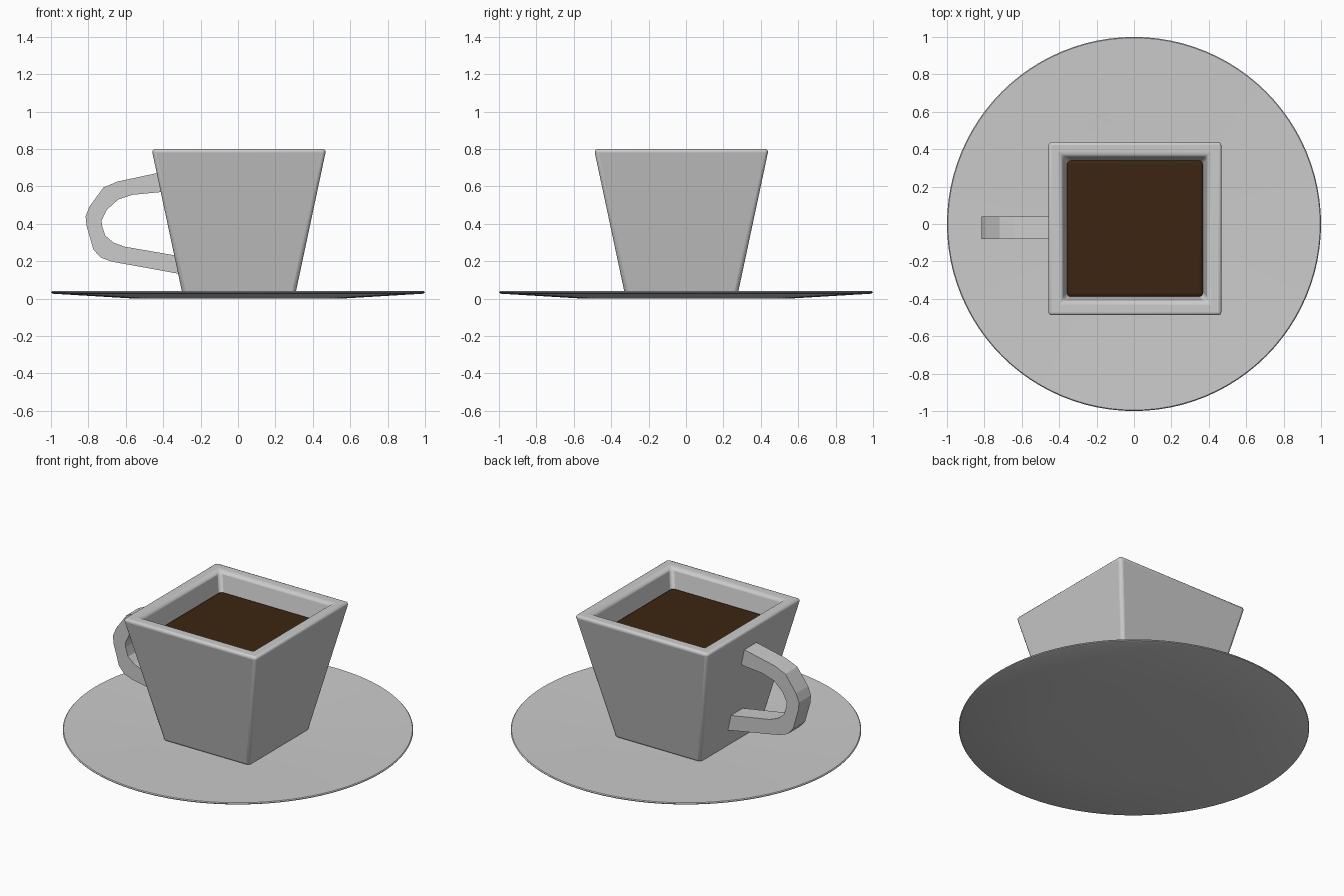
import bpy, bmesh, math
from mathutils import Vector

if "Cube" in bpy.data.objects:
    bpy.data.objects.remove(bpy.data.objects["Cube"])

CX, CY = 0.005, -0.025  # cup centre


def make_object(name, bm):
    bmesh.ops.recalc_face_normals(bm, faces=bm.faces)
    me = bpy.data.meshes.new(name)
    bm.to_mesh(me)
    bm.free()
    ob = bpy.data.objects.new(name, me)
    bpy.context.collection.objects.link(ob)
    return ob


def smooth(ob, angle=35):
    bpy.ops.object.select_all(action='DESELECT')
    ob.select_set(True)
    bpy.context.view_layer.objects.active = ob
    bpy.ops.object.shade_smooth_by_angle(angle=math.radians(angle))


def stacked_rings(name, rings):
    """Skin rings of equal point count; cap the first and last."""
    bm = bmesh.new()
    loops = [[bm.verts.new(p) for p in ring] for ring in rings]
    n = len(loops[0])
    for a, b in zip(loops, loops[1:]):
        for i in range(n):
            j = (i + 1) % n
            bm.faces.new((a[i], a[j], b[j], b[i]))
    bm.faces.new(loops[0])
    bm.faces.new(loops[-1])
    return make_object(name, bm)


def circle(r, z, n=96):
    return [(r * math.cos(2 * math.pi * i / n), r * math.sin(2 * math.pi * i / n), z) for i in range(n)]


def square(h, z):
    return [(CX + sx * h, CY + sy * h, z) for sx, sy in ((-1, -1), (1, -1), (1, 1), (-1, 1))]


def bevel(ob, width, segments=3):
    m = ob.modifiers.new("bevel", 'BEVEL')
    m.width = width
    m.segments = segments
    m.limit_method = 'ANGLE'


# Shallow dished saucer
saucer = stacked_rings("saucer", [circle(r, z) for r, z in (
    (0.55, 0.0), (0.985, 0.026), (0.997, 0.03), (1.0, 0.035),
    (0.995, 0.04), (0.985, 0.04), (0.55, 0.017))])
smooth(saucer)

# Tapered square cup with a hollow inside
cup = stacked_rings("cup", [square(h, z) for h, z in (
    (0.298, 0.006), (0.467, 0.8), (0.388, 0.8), (0.25, 0.1))])
bevel(cup, 0.02)
smooth(cup)

# Coffee slab with rounded corners
coffee = stacked_rings("coffee", [square(0.36, 0.62), square(0.374, 0.686)])
bevel(coffee, 0.03, 4)
smooth(coffee)
mat = bpy.data.materials.new("coffee_brown")
mat.diffuse_color = (0.045, 0.018, 0.006, 1)
mat.use_nodes = True
mat.node_tree.nodes["Principled BSDF"].inputs["Base Color"].default_value = mat.diffuse_color
coffee.data.materials.append(mat)

# Faceted handle: outer and inner outline pairs (x, z), extruded along y
outer = [(-0.40, 0.678), (-0.644, 0.626), (-0.72, 0.594), (-0.794, 0.492), (-0.815, 0.44),
         (-0.81, 0.39), (-0.773, 0.262), (-0.735, 0.22), (-0.676, 0.198), (-0.30, 0.13)]
inner = [(-0.38, 0.573), (-0.564, 0.555), (-0.64, 0.53), (-0.70, 0.476), (-0.73, 0.417),
         (-0.727, 0.39), (-0.71, 0.337), (-0.666, 0.30), (-0.607, 0.278), (-0.30, 0.225)]
Y0, Y1 = -0.08, 0.04
stacked_rings("handle", [[(o[0], Y0, o[1]), (o[0], Y1, o[1]), (i[0], Y1, i[1]), (i[0], Y0, i[1])]
                         for o, i in zip(outer, inner)])
